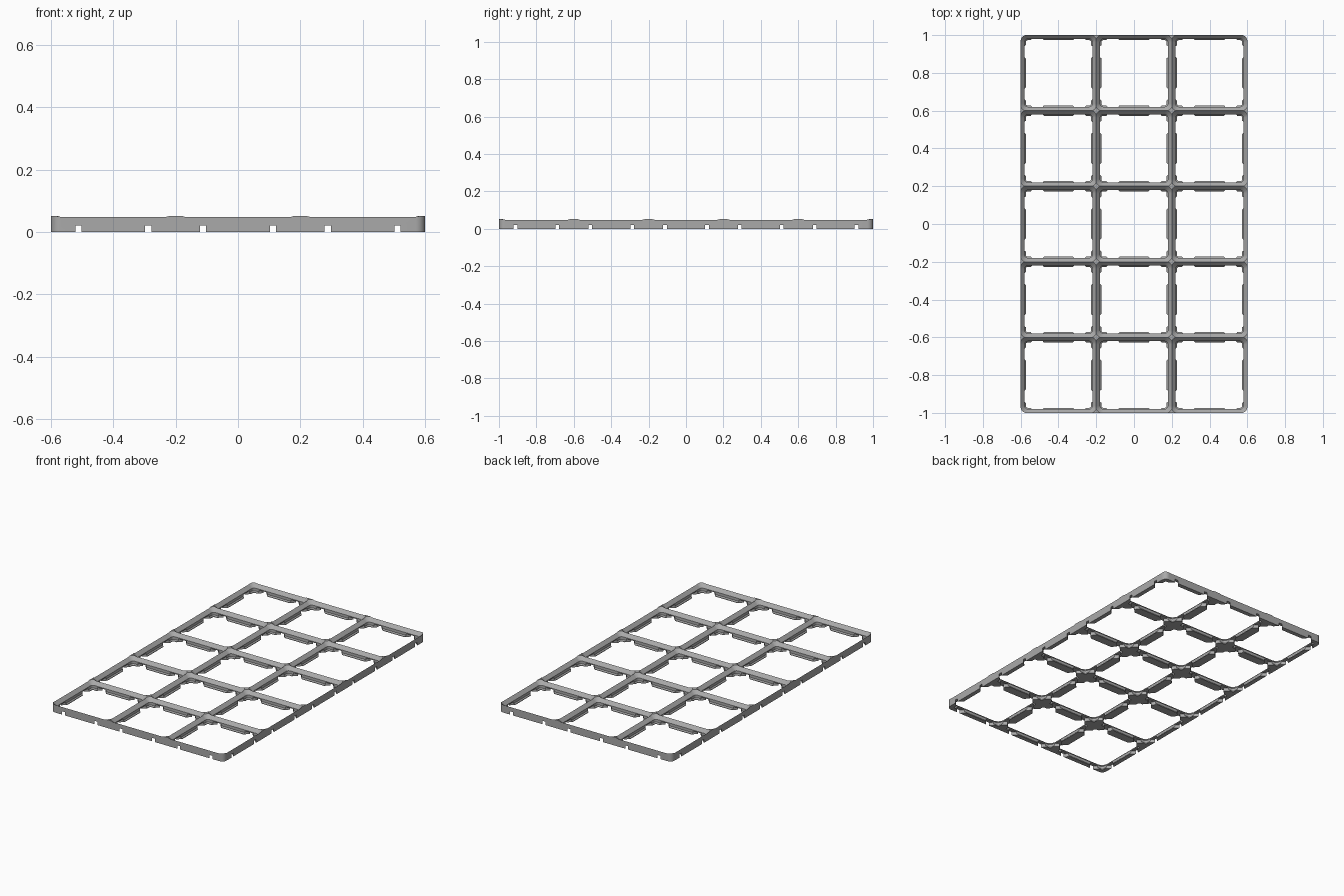
import bpy
import bmesh
import math

if "Cube" in bpy.data.objects:
    bpy.data.objects.remove(bpy.data.objects["Cube"])

PITCH, COLS, ROWS = 0.4, 3, 5
HEIGHT = 0.0515
HALF_X, HALF_Y = COLS * PITCH / 2, ROWS * PITCH / 2

grey = bpy.data.materials.new("mid grey")
grey.use_nodes = True
grey.diffuse_color = (0.4, 0.4, 0.4, 1)
grey.node_tree.nodes["Principled BSDF"].inputs["Base Color"].default_value = (0.4, 0.4, 0.4, 1)


def rounded_rect(hx, hy, r, steps=8):
    """Counter-clockwise outline of a rectangle with round corners."""
    pts = []
    for k, (sx, sy) in enumerate([(1, 1), (-1, 1), (-1, -1), (1, -1)]):
        for i in range(steps + 1):
            a = math.pi / 2 * (k + i / steps)
            pts.append((sx * (hx - r) + r * math.cos(a), sy * (hy - r) + r * math.sin(a)))
    return pts


def loft(bm, sections, cx=0, cy=0):
    """Closed solid through outlines stacked in z."""
    rings = [[bm.verts.new((x + cx, y + cy, z)) for x, y in pts] for pts, z in sections]
    n = len(rings[0])
    bm.faces.new(rings[0][::-1])
    bm.faces.new(rings[-1])
    for low, high in zip(rings, rings[1:]):
        for i in range(n):
            j = (i + 1) % n
            bm.faces.new((low[i], low[j], high[j], high[i]))


def make_object(name, bm, helper=False):
    bmesh.ops.recalc_face_normals(bm, faces=bm.faces)
    mesh = bpy.data.meshes.new(name)
    bm.to_mesh(mesh)
    bm.free()
    mesh.materials.append(grey)
    obj = bpy.data.objects.new(name, mesh)
    bpy.context.collection.objects.link(obj)
    obj.hide_render = helper
    return obj


def cut(target, cutter):
    mod = target.modifiers.new(cutter.name, 'BOOLEAN')
    mod.operation = 'DIFFERENCE'
    mod.solver = 'EXACT'
    mod.use_self = True
    mod.object = cutter
    bpy.context.view_layer.objects.active = target
    bpy.ops.object.modifier_apply(modifier=mod.name)
    bpy.data.objects.remove(cutter)


# Solid slab with rounded corners
bm = bmesh.new()
slab = rounded_rect(HALF_X, HALF_Y, 0.03)
loft(bm, [(slab, 0), (slab, HEIGHT)])
grid = make_object("grid_frame", bm)

# Stepped pockets: (inset from the cell edge, height)
PROFILE = [(0.027, -0.01), (0.027, 0.0033), (0.0205, 0.01),
           (0.0205, 0.0271), (-0.0085, 0.0561)]
bm = bmesh.new()
for c in range(COLS):
    for r in range(ROWS):
        loft(bm, [(rounded_rect(PITCH / 2 - d, PITCH / 2 - d, 0.038 - d), z) for d, z in PROFILE],
             (c + 0.5) * PITCH - HALF_X, (r + 0.5) * PITCH - HALF_Y)
cut(grid, make_object("pocket_cutter", bm, True))

# Hourglass clip notches under every wall
HALF_NOTCH = [(0.01, 0), (0.036, 0.0285)]
NOTCH = [(0.036, -0.0285), (0.01, 0), (0.036, 0.0285),
         (-0.036, 0.0285), (-0.01, 0), (-0.036, -0.0285)]
bm = bmesh.new()
for along, across, turned in ((COLS, ROWS, False), (ROWS, COLS, True)):
    for i in range(along):
        for side in (-0.112, 0.112):
            for j in range(across + 1):
                u = (i + 0.5 - along / 2) * PITCH + side
                v = (j - across / 2) * PITCH
                pts = [(y, x) for x, y in NOTCH] if turned else NOTCH
                cx, cy = (v, u) if turned else (u, v)
                loft(bm, [(pts, -0.01), (pts, 0.021)], cx, cy)
cut(grid, make_object("notch_cutter", bm, True))

# Smooth the round corners, keep the steps crisp
bpy.ops.object.select_all(action='DESELECT')
grid.select_set(True)
bpy.context.view_layer.objects.active = grid
bpy.ops.object.shade_smooth_by_angle(angle=math.radians(30))
